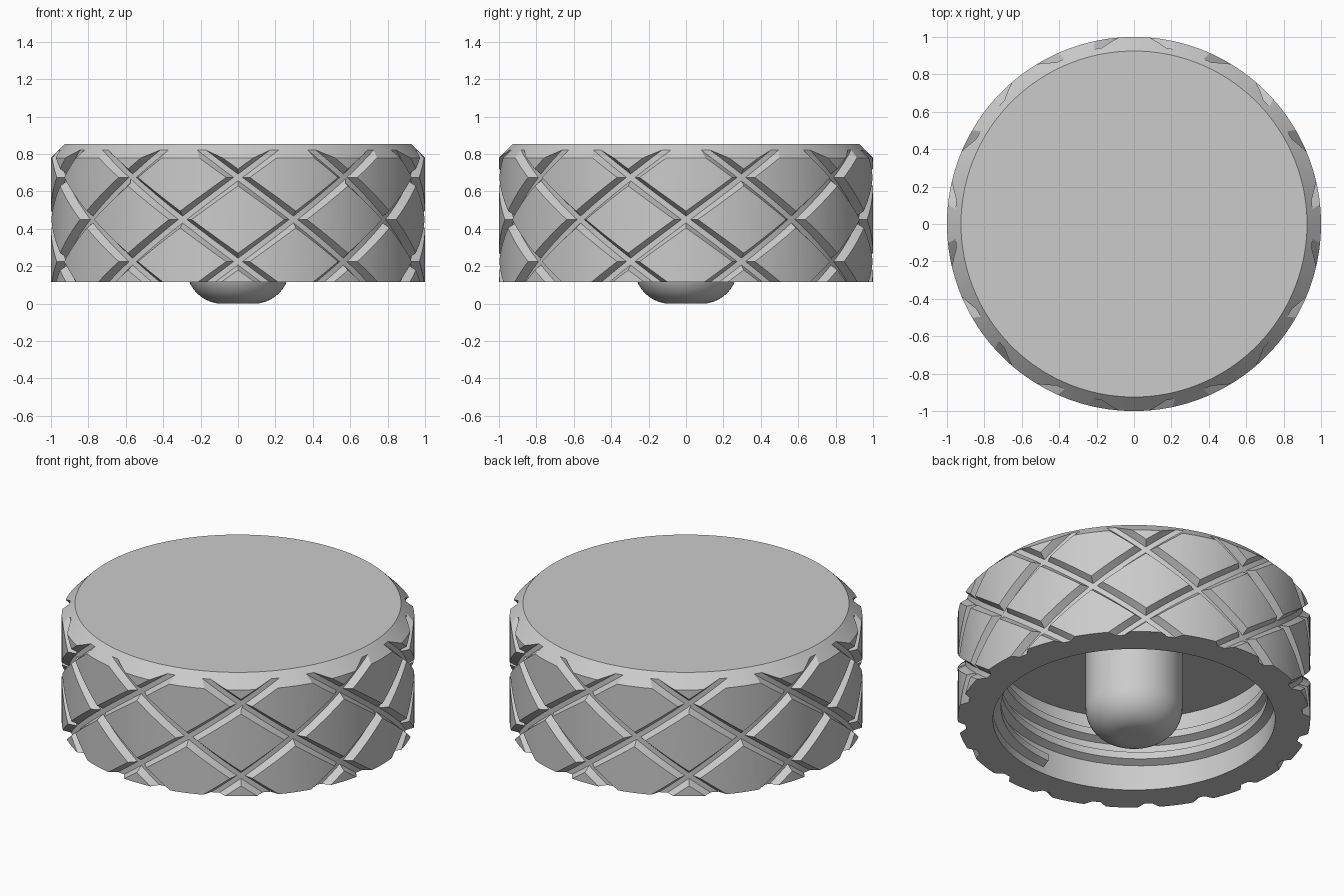
import bpy, bmesh, math
from math import sin, cos, pi, radians

if "Cube" in bpy.data.objects:
    bpy.data.objects.remove(bpy.data.objects["Cube"])

metal = bpy.data.materials.new("grey metal")
metal.diffuse_color = (0.6, 0.6, 0.6, 1)
metal.use_nodes = True
metal.node_tree.nodes["Principled BSDF"].inputs["Base Color"].default_value = metal.diffuse_color


def add_object(name, bm):
    bmesh.ops.recalc_face_normals(bm, faces=bm.faces)
    mesh = bpy.data.meshes.new(name)
    bm.to_mesh(mesh)
    bm.free()
    mesh.materials.append(metal)
    ob = bpy.data.objects.new(name, mesh)
    bpy.context.collection.objects.link(ob)
    return ob


def smooth(ob, angle=25):
    bpy.ops.object.select_all(action='DESELECT')
    ob.select_set(True)
    bpy.context.view_layer.objects.active = ob
    bpy.ops.object.shade_smooth_by_angle(angle=radians(angle))


def lathe(name, profile, segments):
    """Spin an (r, z) profile whose two ends lie on the axis."""
    bm = bmesh.new()
    start = bm.verts.new((0, 0, profile[0][1]))
    end = bm.verts.new((0, 0, profile[-1][1]))
    rings = [[bm.verts.new((r * sin(2 * pi * i / segments), -r * cos(2 * pi * i / segments), z))
              for i in range(segments)] for r, z in profile[1:-1]]
    for i in range(segments):
        j = (i + 1) % segments
        for a, b in zip(rings, rings[1:]):
            bm.faces.new((a[i], a[j], b[j], b[i]))
    for pole, ring in ((start, rings[0]), (end, rings[-1])):
        bm.faces.new(ring)
        bm.verts.remove(pole)
    return add_object(name, bm)


def helix(bm, section, start, twist, z0, z1, steps):
    """Sweep an (r, dz) section along a helix; angle 0 faces the front."""
    rows = []
    for k in range(steps + 1):
        t = k / steps
        a = start + twist * t
        z = z0 + (z1 - z0) * t
        rows.append([bm.verts.new((r * sin(a), -r * cos(a), z + dz)) for r, dz in section])
    n = len(section)
    for a, b in zip(rows, rows[1:]):
        for i in range(n):
            j = (i + 1) % n
            bm.faces.new((a[i], a[j], b[j], b[i]))
    bm.faces.new(rows[0])
    bm.faces.new(rows[-1][::-1])


# Cap: chamfered drum with a bore open at the bottom
cap = lathe("knob_cap", [(0, 0.855), (0.925, 0.855), (1, 0.78), (1, 0.115),
                         (0.8, 0.115), (0.8, 0.585), (0, 0.585)], 180)

# Diamond knurl: ten helical grooves in each direction
groove = [(0.958, -0.018), (0.958, 0.018), (1.06, 0.085), (1.06, -0.085)]
z0, z1 = -0.1, 1.05
for side in (1, -1):
    bm = bmesh.new()
    twist = side * radians(18) * (z1 - z0) / 0.225
    for n in range(10):
        start = radians(36) * n - side * radians(18) * (0.675 - z0) / 0.225
        helix(bm, groove, start, twist, z0, z1, 60)
    cutter = add_object("groove_cutter", bm)
    cut = cap.modifiers.new("knurl", 'BOOLEAN')
    cut.object = cutter
    cut.operation = 'DIFFERENCE'
    cut.solver = 'EXACT'
    bpy.context.view_layer.objects.active = cap
    bpy.ops.object.modifier_apply(modifier=cut.name)
    bpy.data.objects.remove(cutter)
smooth(cap, 15)

# Central post with a rounded tip
fillet = [(0.085 + 0.19 * sin(a), 0.19 - 0.19 * cos(a)) for a in
          (radians(90) * i / 10 for i in range(11))]
post = lathe("centre_post", [(0, 0)] + fillet + [(0.275, 0.6), (0, 0.6)], 64)
smooth(post)

# Inner screw thread
bm = bmesh.new()
ridge = [(0.82, -0.05), (0.755, -0.022), (0.755, 0.022), (0.82, 0.05)]
helix(bm, ridge, 0, 2 * pi * 2.5, 0.2, 0.525, 240)
thread = add_object("inner_thread", bm)
smooth(thread)
